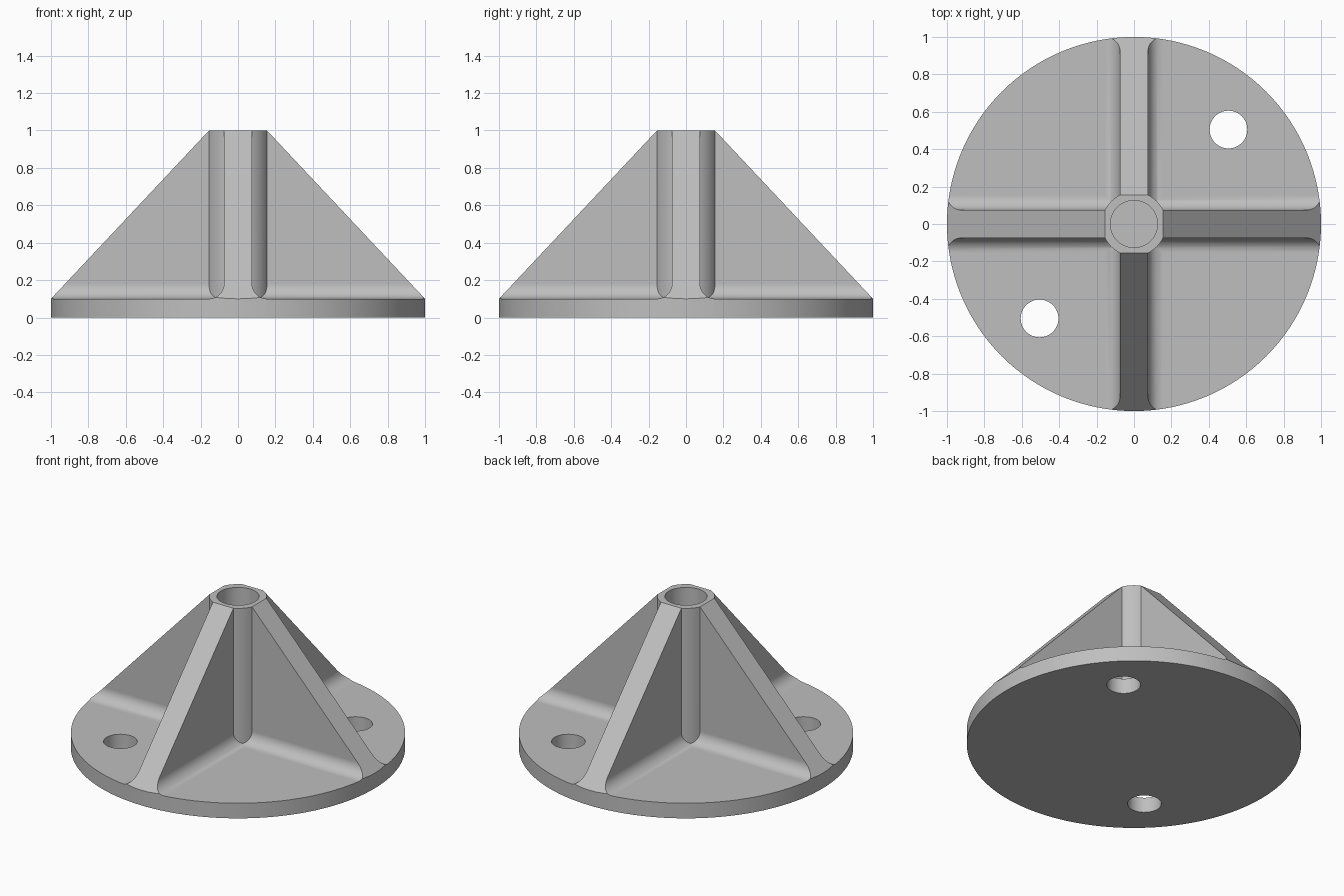
import bpy, bmesh, math
from mathutils import Vector

if "Cube" in bpy.data.objects:
    bpy.data.objects.remove(bpy.data.objects["Cube"], do_unlink=True)

BASE_TOP = 0.1      # thickness of the round plate
RIB_HALF = 0.075    # half thickness of a rib
FILLET = 0.08       # radius at the foot of the ribs
HUB_EDGE = 0.155    # where the slopes reach the top
BURIED = 0.04       # parts start inside the plate

grey = bpy.data.materials.new("plain grey")
grey.use_nodes = True
colour = (0.52, 0.52, 0.52, 1)
grey.diffuse_color = colour
grey.node_tree.nodes["Principled BSDF"].inputs["Base Color"].default_value = colour


def make_object(name, bm):
    bmesh.ops.recalc_face_normals(bm, faces=bm.faces)
    mesh = bpy.data.meshes.new(name)
    bm.to_mesh(mesh)
    bm.free()
    mesh.materials.append(grey)
    obj = bpy.data.objects.new(name, mesh)
    bpy.context.collection.objects.link(obj)
    return obj


def prism(points, offset):
    """Bmesh of a closed outline swept along an offset."""
    bm = bmesh.new()
    face = bm.faces.new([bm.verts.new(p) for p in points])
    swept = bmesh.ops.extrude_face_region(bm, geom=[face], use_keep_orig=True)
    verts = [v for v in swept["geom"] if isinstance(v, bmesh.types.BMVert)]
    bmesh.ops.translate(bm, verts=verts, vec=offset)
    return bm


def cylinder(name, x, y, radius, low, high, sides):
    ring = [(x + radius * math.cos(math.tau * i / sides),
             y + radius * math.sin(math.tau * i / sides), low) for i in range(sides)]
    return make_object(name, prism(ring, (0, 0, high - low)))


def combine(target, tool, operation):
    mod = target.modifiers.new(operation, "BOOLEAN")
    mod.operation = operation
    mod.solver = "EXACT"
    mod.object = tool
    bpy.context.view_layer.objects.active = target
    bpy.ops.object.modifier_apply(modifier=mod.name)
    bpy.data.objects.remove(tool, do_unlink=True)


def rib(name, along_y):
    """Upright wall with filleted feet, sloped down at both ends."""
    side = [(RIB_HALF + FILLET, BURIED)]
    for i in range(11):
        a = math.pi / 2 * i / 10
        side.append((RIB_HALF + FILLET * (1 - math.sin(a)),
                     BASE_TOP + FILLET * (1 - math.cos(a))))
    side.append((RIB_HALF, 1))
    outline = side + [(-u, z) for u, z in reversed(side)]
    bm = prism([(-1.3, u, z) for u, z in outline], (2.6, 0, 0))
    for sign in (-1, 1):
        normal = Vector((sign * (1 - BASE_TOP), 0, 1 - HUB_EDGE))
        bmesh.ops.bisect_plane(bm, geom=bm.verts[:] + bm.edges[:] + bm.faces[:],
                               plane_co=(sign, 0, BASE_TOP), plane_no=normal,
                               clear_outer=True)
        rim = [e for e in bm.edges if e.is_boundary]
        bmesh.ops.holes_fill(bm, edges=rim, sides=0)
    if along_y:
        for v in bm.verts:
            v.co = (-v.co.y, v.co.x, v.co.z)
    return make_object(name, bm)


# Oversized plate, trimmed round once the ribs are on
slab = [(sx, sy, 0) for sx, sy in ((-1.5, -1.5), (1.5, -1.5), (1.5, 1.5), (-1.5, 1.5))]
body = make_object("ribbed_mount", prism(slab, (0, 0, BASE_TOP)))

# Crossed ribs
combine(body, rib("side_rib", False), "UNION")
combine(body, rib("front_back_rib", True), "UNION")

# Central hub, rounded between the ribs and flat where they join
start = math.atan2(RIB_HALF, HUB_EDGE)
radius = math.hypot(RIB_HALF, HUB_EDGE)
ring = []
for quarter in range(4):
    for i in range(9):
        a = quarter * math.pi / 2 + start + (math.pi / 2 - 2 * start) * i / 8
        ring.append((radius * math.cos(a), radius * math.sin(a), BURIED))
combine(body, make_object("hub", prism(ring, (0, 0, 1 - BURIED))), "UNION")

# Round rim
combine(body, cylinder("rim", 0, 0, 1, -1, 2, 128), "INTERSECT")

# Blind bore in the hub and two mounting holes
combine(body, cylinder("bore", 0, 0, 0.126, BASE_TOP, 1.5, 48), "DIFFERENCE")
for sign in (-1, 1):
    combine(body, cylinder("bolt_hole", sign * 0.505, sign * 0.505, 0.101, -1, 0.6, 40),
            "DIFFERENCE")

# Smooth fillets and cylinders, crisp edges elsewhere
bpy.ops.object.select_all(action="DESELECT")
body.select_set(True)
bpy.context.view_layer.objects.active = body
bpy.ops.object.shade_smooth_by_angle(angle=math.radians(25))
weighted = body.modifiers.new("weighted_normals", "WEIGHTED_NORMAL")
weighted.keep_sharp = True
